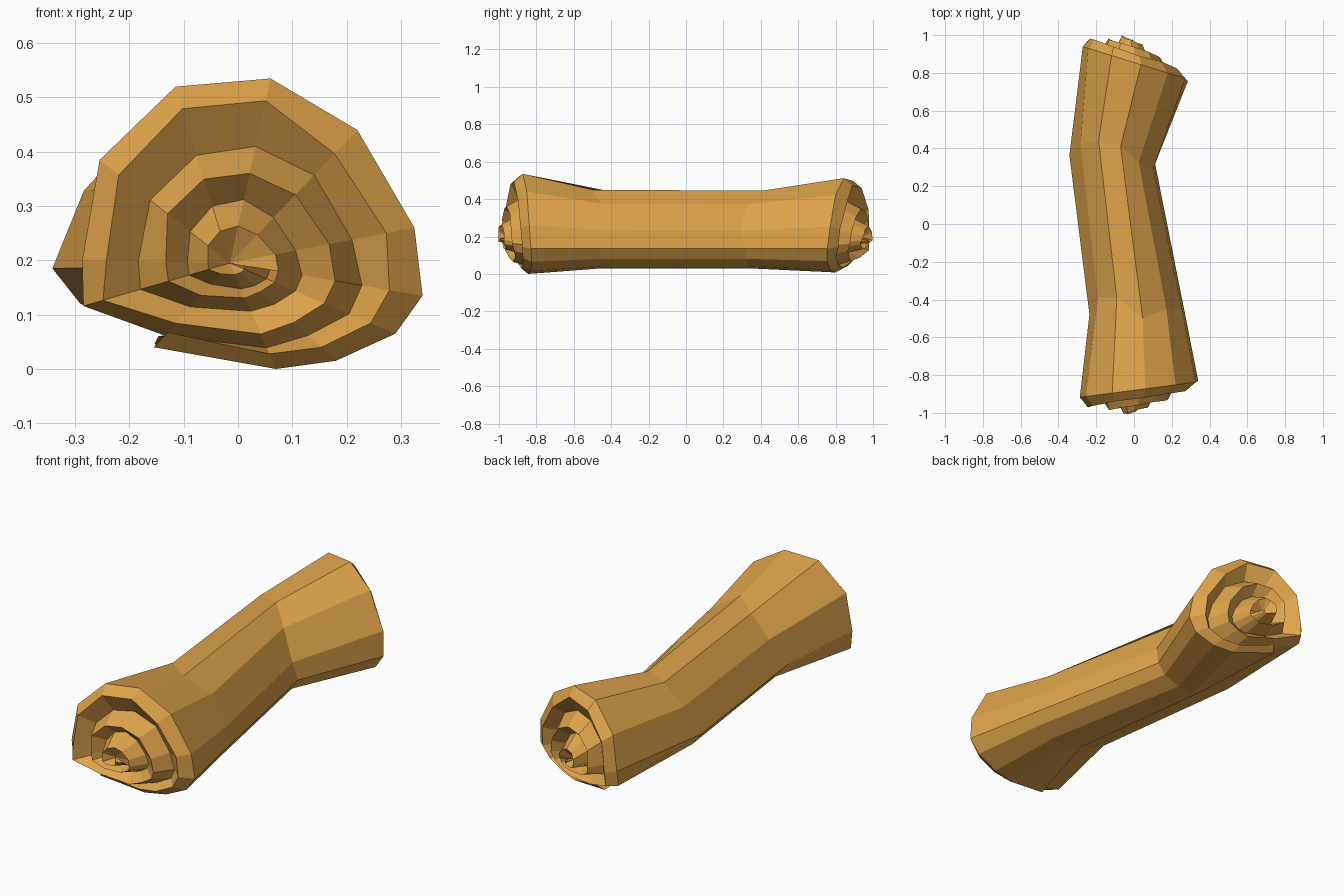
import bpy, bmesh, random

if "Cube" in bpy.data.objects:
    bpy.data.objects.remove(bpy.data.objects["Cube"])

random.seed(4)
STEPS, LAST = 12, 40          # sides per turn, a bit over three turns of sheet

# Outer turn of the rolled sheet, starting at the loose flap underneath
OUTLINE = [(-.155, .04), (.07, .0), (.18, .015), (.29, .065), (.34, .135), (.325, .26),
           (.22, .44), (.06, .535), (-.115, .52), (-.255, .385), (-.287, .2), (-.305, .11)]
CX, CZ = -.015, .195
KEYS = [(0, 1), (10, 1), (12, .86), (14, .74), (16, .7), (22, .6), (26, .42), (34, .28),
        (48, .1)]


def scale_at(i):
    for (a, sa), (b, sb) in zip(KEYS, KEYS[1:]):
        if i <= b:
            return sa + (sb - sa) * (i - a) / (b - a)


def spiral(i, inset=0.0):
    s = max(scale_at(i) - inset, .05)
    if i > 15 or inset:
        s *= random.uniform(.96, 1.04)
    x, z = OUTLINE[i % STEPS]
    return CX + (x - CX) * s, CZ + (z - CZ) * s


A = [spiral(i) for i in range(LAST + 1)]                                # groove floor
B = [spiral(i, .15 if i < 24 else .13) for i in range(LAST + 1)]        # protruding lip


def remap(p, x0, x1, z0, z1):
    return (x0 + (p[0] + .305) / .645 * (x1 - x0), z0 + p[1] / .535 * (z1 - z0))


# Cross-sections along the roll: x range, z range, y position, y slant with x, low-edge slant
FRONT = (-.305, .34, 0, .535, -.88, .13, -.15)
WAIST1 = (-.24, .265, .03, .45, -.45, 0, 0)
WAIST2 = (-.355, .112, .03, .445, .33, -.1, 0)
BACK = (-.287, .285, .008, .512, .855, -.31, .25)

bm = bmesh.new()


def place(p, sec, out=0.0):
    x, z = remap(p, *sec[:4])
    return bm.verts.new((x, sec[4] + sec[5] * x + sec[6] * min(z - .18, 0) + out, z))


def rolled_end(sec, sign):
    """Zigzag spiral of layers with deep grooves, stepping out toward the middle."""
    def depth(i, lip):
        t = min(i / 34, 1)
        top = .03 + .09 * t
        if lip:
            return sign * (top + random.uniform(-.006, .004))
        return sign * (0 if i < 12 else (top - .085) * min((i - 11) / 4, 1))
    av = [place(p, sec, depth(i, False)) for i, p in enumerate(A)]
    bv = [place(p, sec, depth(i, True)) for i, p in enumerate(B)]
    hub = place((CX, CZ), sec, sign * .07)

    def put(*vs):
        bm.faces.new(vs if sign > 0 else vs[::-1])
    for i in range(LAST):
        put(av[i], bv[i], bv[i + 1], av[i + 1])
        j = i + STEPS
        if j + 1 <= LAST:
            put(bv[i], av[j], av[j + 1], bv[i + 1])
        else:
            put(bv[i], hub, bv[i + 1])
    return av


# Crumple of the waists: (dx, dy) for chosen outline points
CRUMPLE1 = {0: (.08, 0), 7: (0, -.05), 8: (0, .06), 9: (.01, .06), 10: (-.01, -.03),
            11: (.04, 0)}
CRUMPLE2 = {0: (.1, 0), 5: (0, -.03), 7: (.02, .07), 8: (.03, .09), 9: (.035, .06),
            11: (.05, 0), 12: (.07, 0)}


def waist(sec, crumple):
    ring = [place(p, sec) for p in A[:WRAP]]
    for i, (dx, dy) in crumple.items():
        ring[i].co.x += dx
        ring[i].co.y += dy
    return ring


# Rolled ends, then the long sheet body between them (overlapping under the flap)
WRAP = 15
front = rolled_end(FRONT, -1)
back = rolled_end(BACK, 1)
rings = [front[:WRAP], waist(WAIST1, CRUMPLE1), waist(WAIST2, CRUMPLE2), back[:WRAP]]
for r, q in zip(rings, rings[1:]):
    for i in range(WRAP - 1):
        bm.faces.new((r[i], r[i + 1], q[i + 1], q[i]))

bmesh.ops.recalc_face_normals(bm, faces=bm.faces)
mesh = bpy.data.meshes.new("rolled_sheet")
bm.to_mesh(mesh)
bm.free()

mat = bpy.data.materials.new("golden tan")
mat.diffuse_color = (.74, .37, .07, 1)
mat.use_nodes = True
mat.node_tree.nodes["Principled BSDF"].inputs["Base Color"].default_value = mat.diffuse_color
mesh.materials.append(mat)
roll = bpy.data.objects.new("rolled_sheet", mesh)
bpy.context.collection.objects.link(roll)
